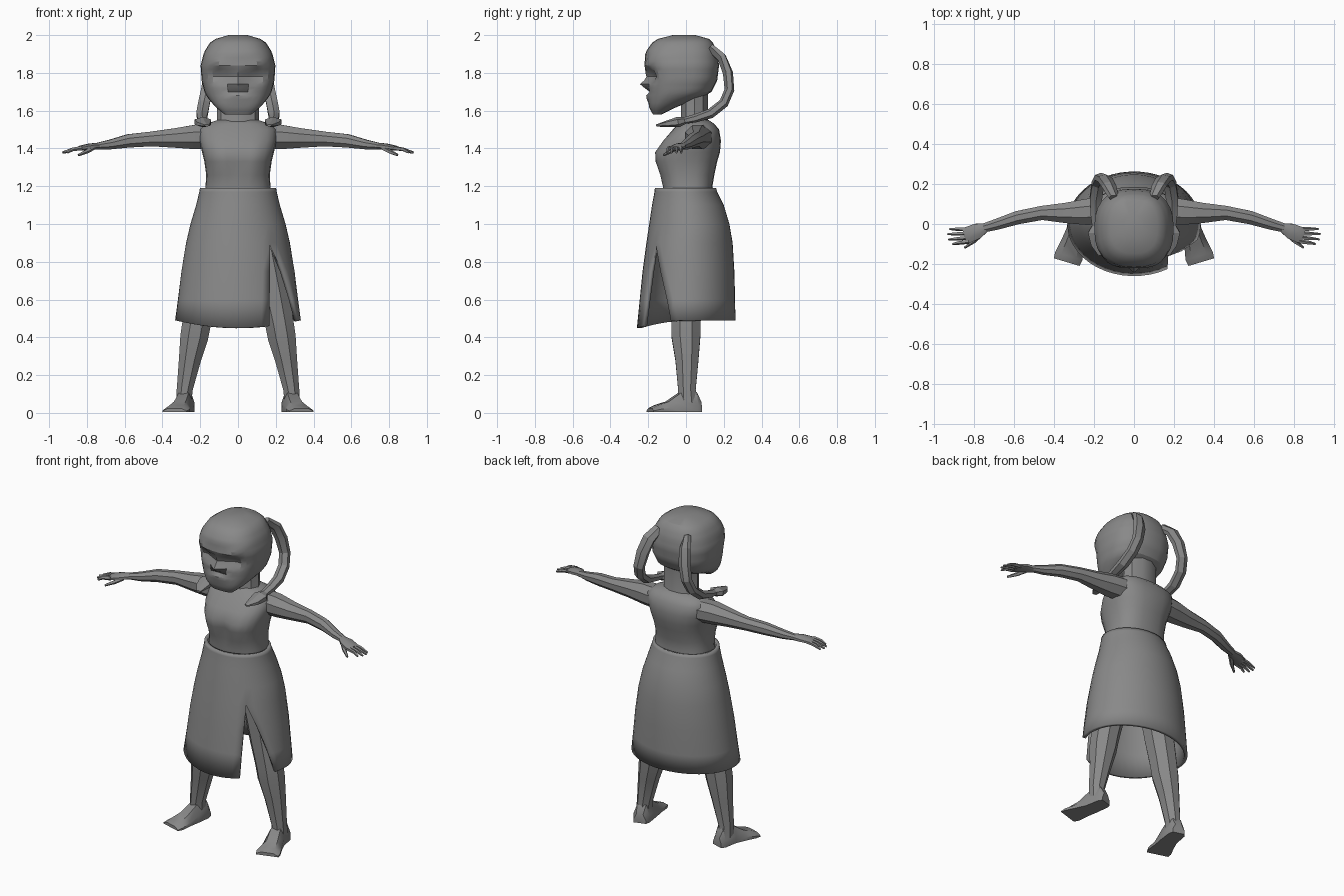
import bpy, bmesh, math
from mathutils import Vector

cube = bpy.data.objects.get("Cube")
if cube:
    bpy.data.objects.remove(cube, do_unlink=True)

GREY = (0.25, 0.25, 0.25, 1)
mat = bpy.data.materials.new("plain grey")
mat.use_nodes = True
mat.diffuse_color = GREY
mat.node_tree.nodes["Principled BSDF"].inputs["Base Color"].default_value = GREY


def loft(name, rings, closed=True, caps=True, angle=35):
    """Skin a list of point rings into one object."""
    bm = bmesh.new()
    rows = [[bm.verts.new(p) for p in r] for r in rings]
    n = len(rows[0])
    for a, b in zip(rows, rows[1:]):
        for i in range(n if closed else n - 1):
            j = (i + 1) % n
            bm.faces.new((a[i], a[j], b[j], b[i]))
    if caps:
        bm.faces.new(rows[0][::-1])
        bm.faces.new(rows[-1])
    bmesh.ops.remove_doubles(bm, verts=bm.verts, dist=0.0005)
    bmesh.ops.recalc_face_normals(bm, faces=bm.faces)
    me = bpy.data.meshes.new(name)
    bm.to_mesh(me)
    bm.free()
    me.materials.append(mat)
    ob = bpy.data.objects.new(name, me)
    bpy.context.collection.objects.link(ob)
    bpy.ops.object.select_all(action='DESELECT')
    ob.select_set(True)
    bpy.context.view_layer.objects.active = ob
    bpy.ops.object.shade_smooth_by_angle(angle=math.radians(angle))
    return ob


def spow(v, e):
    return math.copysign(abs(v) ** e, v)


def level(z, front, back, half, n, e=1.0):
    """Horizontal ring from its front, back and half width."""
    out = []
    for i in range(n):
        t = 2 * math.pi * i / n
        out.append(Vector((half * spow(math.cos(t), e),
                           (front + back) / 2 + (back - front) / 2 * spow(math.sin(t), e), z)))
    return out


def tube(name, path, n=8, up=(0, 0, 1), angle=35):
    """Limb along points (x, y, z, side radius, up radius)."""
    pts = [Vector(p[:3]) for p in path]
    rings = []
    for i, p in enumerate(path):
        d = (pts[min(i + 1, len(pts) - 1)] - pts[max(i - 1, 0)]).normalized()
        side = d.cross(Vector(up)).normalized()
        top = side.cross(d)
        rings.append([pts[i] + side * p[3] * math.cos(2 * math.pi * (k + .5) / n)
                      + top * p[4] * math.sin(2 * math.pi * (k + .5) / n) for k in range(n)])
    return loft(name, rings, angle=angle)


def both(name, path, **kw):
    for word, s in (("left", 1), ("right", -1)):
        tube(word + "_" + name, [(s * p[0],) + tuple(p[1:]) for p in path], **kw)


def blend(table, z):
    """Linear lookup in rows keyed by their first value."""
    for a, b in zip(table, table[1:]):
        if z <= b[0]:
            f = (z - a[0]) / (b[0] - a[0])
            return [u + (v - u) * f for u, v in zip(a[1:], b[1:])]
    return table[-1][1:]


def bump(x, z, cx, cz, rx, rz):
    return math.exp(-((x - cx) / rx) ** 2 - ((z - cz) / rz) ** 2)


# Head with sculpted sockets, brow, nose and lips
head = [(1.58, -.175, -.13, .07), (1.615, -.195, -.06, .115), (1.655, -.2, .04, .15),
        (1.69, -.2, .13, .175), (1.76, -.205, .165, .193), (1.84, -.22, .175, .198),
        (1.91, -.215, .165, .18), (1.965, -.175, .14, .145), (1.99, -.13, .11, .1), (2, -.07, .05, .05)]
rings = []
for i in range(22):
    z = 1.58 + .42 * i / 21
    front, back, half = blend(head, z)
    ring = level(z, front, back, half, 28, .8)
    for v in ring:
        if v.y < -.02:
            x = abs(v.x)
            v.y += .04 * bump(x, z, .09, 1.785, .05, .035)
            v.y -= .012 * bump(x, z, .1, 1.8 + x * .5, .09, .015)
            v.y -= .04 * bump(x, z, 0, 1.74, .022, .022)
            v.y -= .016 * bump(x, z, 0, 1.672, .05, .014)
            v.y += .012 * bump(x, z, 0, 1.70, .06, .012)
    rings.append(ring)
loft("head", rings, angle=25)

# Neck
loft("neck", [level(z, f, b, h, 10) for z, f, b, h in
              ((1.46, -.05, .15, .13), (1.54, -.03, .12, .112), (1.70, -.03, .12, .11))])

# Torso with bust crease
torso = [(.9, -.12, .15, .18), (1.1, -.12, .16, .185), (1.2, -.125, .14, .172), (1.26, -.14, .15, .168),
         (1.33, -.165, .165, .178), (1.38, -.168, .18, .19), (1.44, -.125, .185, .205),
         (1.5, -.07, .175, .205), (1.53, -.04, .15, .17), (1.55, -.02, .12, .11)]
rings = []
for z, f, b, h in torso:
    ring = level(z, f, b, h, 24, .8)
    for v in ring:
        if v.y < 0 and abs(v.x) < .02:
            v.y += .035 * bump(0, z, 0, 1.33, 1, .08)
    rings.append(ring)
loft("torso", rings, angle=50)

# Arms, palms and fingers
both("arm", [(.13, .07, 1.46, .075, .07), (.24, .06, 1.46, .07, .068), (.34, .055, 1.455, .055, .055),
             (.46, .055, 1.45, .038, .042), (.58, .032, 1.44, .036, .038),
             (.68, .0, 1.42, .03, .027), (.75, -.02, 1.412, .024, .018)])
both("palm", [(.74, -.018, 1.412, .024, .019), (.78, -.035, 1.41, .042, .018),
              (.83, -.055, 1.402, .044, .014), (.845, -.06, 1.4, .038, .01)])
for k, (y0, x1, y1) in enumerate(((-.026, .92, -.025), (-.047, .93, -.05),
                                  (-.068, .925, -.077), (-.088, .905, -.1))):
    both("finger_%d" % (k + 1), [(.825, y0, 1.402, .011, .012), (.875, (y0 + y1) / 2, 1.395, .01, .01),
                                 (x1, y1, 1.378, .005, .006)], n=5)
both("thumb", [(.765, -.05, 1.405, .015, .013), (.8, -.085, 1.385, .012, .012),
               (.845, -.118, 1.365, .006, .007)], n=5)

# Legs and splayed feet
both("leg", [(.1, .02, .98, .1, .11), (.14, .01, .85, .1, .1), (.19, .0, .62, .09, .09),
             (.218, .0, .48, .082, .084), (.232, .0, .4, .08, .082), (.255, .005, .28, .063, .066),
             (.283, .005, .12, .045, .05), (.285, .01, .05, .045, .055)], up=(0, 1, 0))
for word, s in (("left", 1), ("right", -1)):
    rings = []
    for cx, y, w, z in ((.27, .075, .035, .06), (.275, .05, .046, .11), (.288, -.035, .048, .105),
                        (.308, -.1, .056, .06), (.325, -.16, .068, .04), (.336, -.19, .064, .024)):
        rings.append([Vector((s * (cx + u * w), y + u * w * .3, h)) for u, h in
                      ((-1, .005), (1, .005), (1, z * .45), (.55, z), (-.55, z), (-1, z * .45))])
    loft(word + "_foot", rings)

# Hollow skirt with a slit on the left of the front
skirt = [(.45, -.26, .262, .333, 1), (.6, -.245, .26, .318, .78), (.75, -.23, .256, .3, .42),
         (.9, -.21, .247, .275, 0), (1.0, -.195, .23, .252, 0), (1.1, -.18, .2, .222, 0),
         (1.17, -.167, .165, .205, 0), (1.19, -.165, .16, .202, 0)]
rings = []
for z, f, b, h, gap in skirt:
    start, end = math.radians(-52 + 34 * gap), math.radians(308 - 8 * gap)
    ring = []
    for i in range(41):
        t = start + (end - start) * i / 40
        hem = .04 * (1 - max(0, -math.sin(t)) ** 2) * max(0, (.6 - z) / .15)
        ring.append(Vector((h * math.cos(t), (f + b) / 2 + (b - f) / 2 * math.sin(t), z + hem)))
    rings.append(ring)
ob = loft("skirt", rings, closed=False, caps=False, angle=50)
mod = ob.modifiers.new("cloth thickness", 'SOLIDIFY')
mod.thickness = .02
mod.offset = -1

# Pigtails curling over the shoulders, with flat wedge tips
both("pigtail", [(.1, .13, 1.93, .03, .02), (.125, .19, 1.88, .04, .025), (.145, .222, 1.8, .04, .027),
                 (.165, .23, 1.71, .035, .026), (.18, .2, 1.64, .035, .026),
                 (.19, .13, 1.585, .035, .026), (.19, .05, 1.56, .03, .022),
                 (.185, -.02, 1.545, .025, .017)], n=6, up=(0, -1, .3), angle=20)
both("pigtail_tip", [(.185, -.0, 1.548, .022, .016), (.186, -.04, 1.54, .05, .028),
                     (.18, -.1, 1.53, .04, .018), (.165, -.155, 1.522, .014, .006)], n=6, angle=20)
